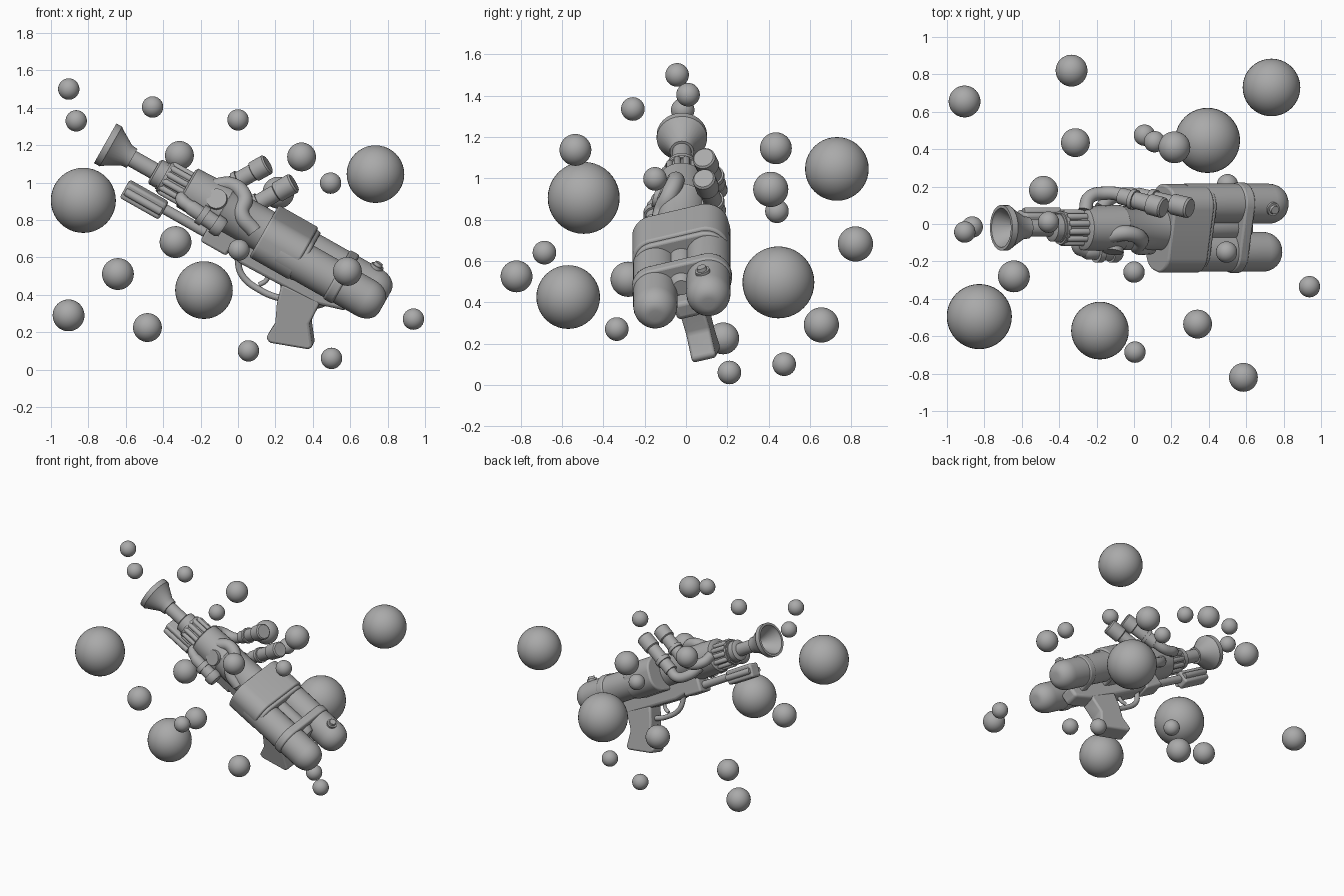
import bpy, bmesh, math
from mathutils import Matrix, Vector

if "Cube" in bpy.data.objects:
    bpy.data.objects.remove(bpy.data.objects["Cube"])

grey = bpy.data.materials.new("plain grey")
grey.use_nodes = True
grey.diffuse_color = (0.4, 0.4, 0.4, 1)
grey.node_tree.nodes["Principled BSDF"].inputs["Base Color"].default_value = grey.diffuse_color

# Blaster frame: x runs from muzzle to rear, tilted nose-up and rolled
BLASTER = (Matrix.Translation((-0.71, -0.02, 1.21))
           @ Matrix.Rotation(math.radians(29.5), 4, 'Y')
           @ Matrix.Rotation(math.radians(15), 4, 'X'))
WORLD = Matrix.Identity(4)


def finish(name, bm, frame=BLASTER, bevel=0.0):
    bmesh.ops.recalc_face_normals(bm, faces=bm.faces)
    mesh = bpy.data.meshes.new(name)
    bm.to_mesh(mesh)
    bm.free()
    mesh.materials.append(grey)
    ob = bpy.data.objects.new(name, mesh)
    bpy.context.collection.objects.link(ob)
    ob.matrix_world = frame
    if bevel:
        mod = ob.modifiers.new("soft edges", 'BEVEL')
        mod.width, mod.segments = bevel, 3
        mod.limit_method = 'ANGLE'
    bpy.ops.object.select_all(action='DESELECT')
    ob.select_set(True)
    bpy.context.view_layer.objects.active = ob
    bpy.ops.object.shade_smooth_by_angle(angle=math.radians(35))
    return ob


def lathe(name, profile, y=0, z=0, frame=BLASTER, sides=32):
    """Spin (x, radius) points around an axis parallel to x."""
    bm = bmesh.new()
    rings = []
    for x, r in profile:
        rings.append([bm.verts.new((x, y + r * math.cos(i * math.tau / sides),
                                    z + r * math.sin(i * math.tau / sides)))
                      for i in range(sides)])
    for a, b in zip(rings, rings[1:]):
        for i in range(sides):
            j = (i + 1) % sides
            bm.faces.new((a[i], a[j], b[j], b[i]))
    bm.faces.new(rings[0])
    bm.faces.new(rings[-1])
    return finish(name, bm, frame)


def rod(name, start, end, profile, frame=WORLD):
    """Lathe between two points; profile is (fraction, radius)."""
    start, end = Vector(start), Vector(end)
    d = end - start
    turn = d.to_track_quat('X', 'Z').to_matrix().to_4x4()
    return lathe(name, [(t * d.length, r) for t, r in profile],
                 frame=frame @ Matrix.Translation(start) @ turn)


def prism(name, outline, half, bevel=0.02):
    """Side outline (x, z) extruded across the width."""
    bm = bmesh.new()
    sides = [[bm.verts.new((x, y, z)) for x, z in outline] for y in (-half, half)]
    bm.faces.new(sides[0])
    bm.faces.new(sides[1])
    n = len(outline)
    for i in range(n):
        j = (i + 1) % n
        bm.faces.new((sides[0][i], sides[0][j], sides[1][j], sides[1][i]))
    return finish(name, bm, bevel=bevel)


def box(name, x0, x1, z0, z1, half, bevel=0.015):
    return prism(name, [(x0, z0), (x1, z0), (x1, z1), (x0, z1)], half, bevel)


def band(name, x0, x1, hw, hh, corner, z=0):
    """Rounded rectangle cross-section swept along x."""
    bm = bmesh.new()
    rim = []
    for i in range(48):
        a = (i + 0.5) * math.tau / 48
        c, s = math.cos(a), math.sin(a)
        rim.append((math.copysign(hw - corner, c) + corner * c,
                    z + math.copysign(hh - corner, s) + corner * s))
    face = bm.faces.new([bm.verts.new((x0, y, w)) for y, w in rim])
    out = bmesh.ops.extrude_face_region(bm, geom=[face])
    bmesh.ops.translate(bm, vec=(x1 - x0, 0, 0),
                        verts=[v for v in out["geom"] if isinstance(v, bmesh.types.BMVert)])
    return finish(name, bm, bevel=0.012)


def hose(name, points, radius, frame=WORLD):
    curve = bpy.data.curves.new(name, 'CURVE')
    curve.dimensions = '3D'
    curve.bevel_depth, curve.bevel_resolution = radius, 6
    curve.use_fill_caps = True
    spline = curve.splines.new('BEZIER')
    spline.bezier_points.add(len(points) - 1)
    for bp, p in zip(spline.bezier_points, points):
        bp.co = p
        bp.handle_left_type = bp.handle_right_type = 'AUTO'
    curve.materials.append(grey)
    ob = bpy.data.objects.new(name, curve)
    bpy.context.collection.objects.link(ob)
    ob.matrix_world = frame


# Muzzle, barrel and ribbed nut
lathe("muzzle_bell", [(0.12, 0.03), (0.02, 0.1), (0, 0.105), (0, 0.122), (0.035, 0.122),
                      (0.05, 0.11), (0.13, 0.062), (0.165, 0.058), (0.165, 0.04)])
lathe("barrel", [(0.13, 0.046), (0.36, 0.046)])
lathe("barrel_collar", [(0.3, 0.06), (0.31, 0.075), (0.36, 0.075), (0.36, 0.09), (0.38, 0.09)])
lathe("nut_core", [(0.35, 0.08), (0.52, 0.085)])
for k in range(12):
    a = k * math.tau / 12
    y, z = 0.083 * math.cos(a), 0.083 * math.sin(a)
    rod("nut_rib", (0.37, y, z), (0.51, y, z), [(0, 0.012), (0.08, 0.017), (1, 0.017)], BLASTER)

# Main housing
lathe("housing", [(0.49, 0.1), (0.5, 0.118), (0.72, 0.125), (0.73, 0.118), (1, 0.118)], z=0.01)

# Sleeve, twin tanks and strap
band("sleeve", 0.97, 1.215, 0.237, 0.128, 0.11, 0.01)
band("sleeve_lip", 1.2, 1.24, 0.228, 0.118, 0.105, 0.005)
for side, y in (("right", -0.133), ("left", 0.133)):
    dome = [(1.62 + 0.1 * math.sin(t * math.pi / 16), 0.03 + 0.077 * math.cos(t * math.pi / 16))
            for t in range(9)]
    lathe(side + "_tank", [(1.1, 0.107)] + dome, y=y)
lathe("centre_pipe", [(1.1, 0.06), (1.48, 0.06), (1.52, 0.04)], z=0.01)
band("strap", 1.42, 1.48, 0.246, 0.115, 0.112)
rod("tank_valve", (1.59, 0.133, 0.08), (1.59, 0.133, 0.135),
    [(0, 0.036), (0.7, 0.036), (0.7, 0.025), (1, 0.022)], BLASTER)

# Lower barrel and frame
box("lower_block", 0.21, 0.45, -0.215, -0.115, 0.045)
for y in (-0.045, 0.045):
    rod("lower_block_rail", (0.22, y, -0.165), (0.44, y, -0.165),
        [(0, 0.018), (0.05, 0.022), (1, 0.022)], BLASTER)
rod("lower_rod", (0.4, 0, -0.155), (0.76, 0, -0.155), [(0, 0.028), (1, 0.028)], BLASTER)
box("front_mount", 0.7, 0.86, -0.2, -0.06, 0.06)
prism("frame", [(0.8, -0.17), (0.94, -0.2), (1.4, -0.19), (1.56, -0.14),
                (1.56, -0.05), (0.8, -0.05)], 0.06)

# Grip, trigger and guard
prism("grip", [(1.19, -0.18), (1.42, -0.16), (1.425, -0.3), (1.5, -0.4), (1.49, -0.425),
               (1.29, -0.5), (1.26, -0.485), (1.265, -0.39), (1.22, -0.29)], 0.06, 0.022)
hose("trigger_guard", [(0.91, 0, -0.18), (0.98, 0, -0.26), (1.12, 0, -0.285),
                       (1.25, 0, -0.265)], 0.018, BLASTER)
hose("trigger", [(1.1, 0, -0.18), (1.11, 0, -0.22), (1.09, 0, -0.26)], 0.013, BLASTER)

# Side canisters on the left, pointing up and back
canister = [(0, 0.045), (0.25, 0.045), (0.25, 0.055), (0.34, 0.055), (0.34, 0.046),
            (0.66, 0.046), (0.68, 0.056), (0.97, 0.056), (1, 0.048)]
rod("upper_canister", (-0.07, 0.15, 0.97), (0.16, 0.085, 1.1), canister)
rod("lower_canister", (0.02, 0.15, 0.84), (0.3, 0.085, 1.0), canister)
hose("left_hose", [(-0.26, 0.07, 1.0), (-0.24, 0.14, 0.97), (-0.15, 0.165, 0.94),
                   (-0.05, 0.155, 0.97)], 0.036)
hose("left_lower_hose", [(-0.18, 0.08, 0.9), (-0.12, 0.14, 0.84), (-0.03, 0.16, 0.81),
                         (0.05, 0.14, 0.86)], 0.036)

# Hose and valve group on the right
hose("right_hose", [(-0.13, -0.06, 0.98), (-0.03, -0.05, 0.985), (0.035, -0.08, 0.92),
                    (0.02, -0.12, 0.83), (0.09, -0.12, 0.74)], 0.042)
rod("valve_port", (-0.1, -0.03, 0.88), (-0.115, -0.15, 0.915),
    [(0, 0.05), (0.6, 0.05), (0.6, 0.058), (1, 0.055)])
rod("valve_body", (-0.27, -0.15, 0.88), (-0.08, -0.15, 0.75),
    [(0, 0.03), (0.1, 0.04), (0.35, 0.04), (0.35, 0.056), (0.5, 0.056), (0.5, 0.045),
     (0.75, 0.045), (0.75, 0.056), (0.92, 0.056), (1, 0.045)])
hose("valve_pipe", [(-0.27, -0.06, 0.93), (-0.3, -0.12, 0.91), (-0.25, -0.15, 0.865)], 0.034)

# Floating bubbles, grouped by radius
bubbles = {
    0.057: [(-.905, -.043, 1.5), (-.865, -.016, 1.33), (-.457, .01, 1.404), (0, -.257, 1.335),
            (.495, -.15, .997), (.056, .475, .1), (.5, .21, .06), (.938, -.335, .27),
            (.005, -.685, .64), (.11, .44, .84)],
    0.077: [(-.313, .435, 1.145), (.34, -.535, 1.137), (-.484, .18, .225), (.585, -.82, .525)],
    0.085: [(-.334, .82, .682), (-.642, -.28, .511), (-.906, .655, .29), (.216, .41, .946)],
    0.154: [(.735, .73, 1.045), (-.182, -.57, .425)],
    0.174: [(-.827, -.495, .905), (.393, .447, .496)],
}
for radius, centres in bubbles.items():
    for c in centres:
        bm = bmesh.new()
        bmesh.ops.create_uvsphere(bm, u_segments=40, v_segments=20, radius=radius)
        finish("bubble", bm, Matrix.Translation(c))
